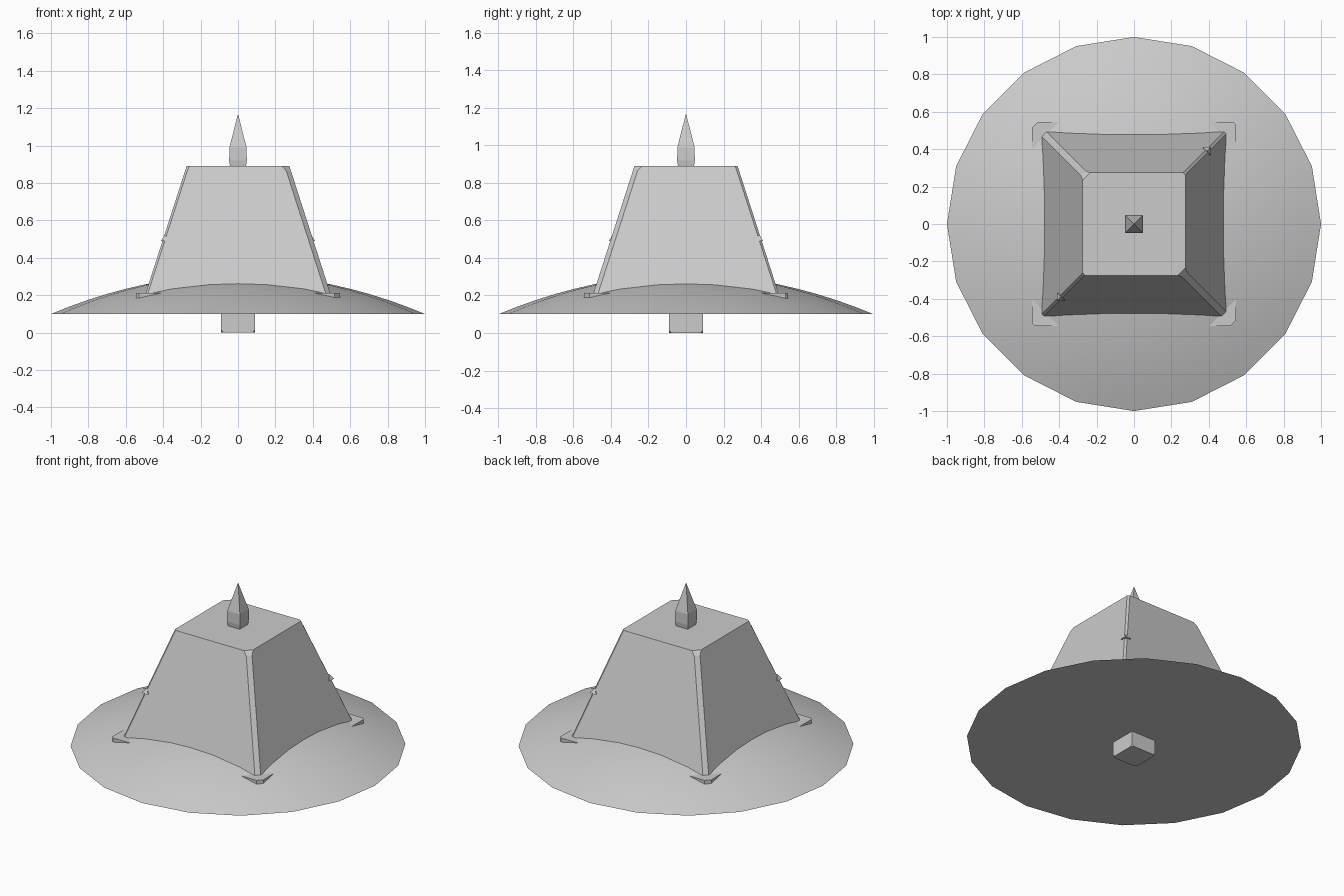
import bpy
import bmesh
from math import cos, sin, tau, radians
from mathutils import Vector

if "Cube" in bpy.data.objects:
    bpy.data.objects.remove(bpy.data.objects["Cube"])

grey = bpy.data.materials.new("plain grey")
grey.use_nodes = True
colour = (0.6, 0.6, 0.6, 1)
grey.diffuse_color = colour
grey.node_tree.nodes["Principled BSDF"].inputs["Base Color"].default_value = colour


def loft(name, rings):
    """Skin a stack of equal-length rings and cap both ends."""
    bm = bmesh.new()
    loops = [[bm.verts.new(p) for p in ring] for ring in rings]
    for low, high in zip(loops, loops[1:]):
        for i in range(len(low)):
            j = (i + 1) % len(low)
            bm.faces.new((low[i], low[j], high[j], high[i]))
    bm.faces.new(loops[0][::-1])
    bm.faces.new(loops[-1])
    bmesh.ops.remove_doubles(bm, verts=bm.verts, dist=0.0005)
    bmesh.ops.recalc_face_normals(bm, faces=bm.faces)
    mesh = bpy.data.meshes.new(name)
    bm.to_mesh(mesh)
    bm.free()
    mesh.materials.append(grey)
    obj = bpy.data.objects.new(name, mesh)
    bpy.context.collection.objects.link(obj)
    return obj


def square(half, z, wide=0.0, narrow=0.0):
    """Square ring; one diagonal has wide corner cuts, the other narrow."""
    ring = []
    for sx, sy in ((1, 1), (-1, 1), (-1, -1), (1, -1)):
        cut = narrow if sx == sy else wide
        pair = [(sx * half, sy * (half - cut), z), (sx * (half - cut), sy * half, z)]
        ring += pair if sx == sy else pair[::-1]
    return ring


# Shallow twenty-sided dome
def dome_ring(r):
    z = 0.1 + 0.21 * (1 - r * r)
    return [(r * cos(tau * i / 20), r * sin(tau * i / 20), z) for i in range(20)]


dome = loft("dome_base", [dome_ring(1 - k / 10) for k in range(10)])
bpy.context.view_layer.objects.active = dome
dome.select_set(True)
bpy.ops.object.shade_smooth_by_angle(angle=radians(30))

# Tapered tower with cut corners
loft("tower", [square(0.502, 0.185, 0.025, 0.012),
               square(0.283, 0.865, 0.025, 0.012),
               square(0.275, 0.89, 0.04, 0.015)])

# Footing whose corners show through the dome
loft("corner_footing", [square(0.545, 0.185, 0.03, 0.015),
                        square(0.545, 0.213, 0.03, 0.015)])

# Pointed square finial
loft("finial", [square(0.042, 0.885), square(0.047, 0.92),
                square(0.046, 0.99), square(0.0, 1.17)])

# Square peg under the dome
loft("bottom_peg", [square(0.09, 0.0, 0.015, 0.015),
                    square(0.09, 0.015), square(0.09, 0.11)])

# Small barbs on two opposite tower edges
for side, name in ((1, "back_barb"), (-1, "front_barb")):
    centre = Vector((side * 0.39, side * 0.39, 0))
    base = [Vector(p) + centre for p in square(0.022, 0.49)]
    tip = [Vector(p) + centre for p in square(0.0, 0.525)]
    loft(name, [base, tip])
